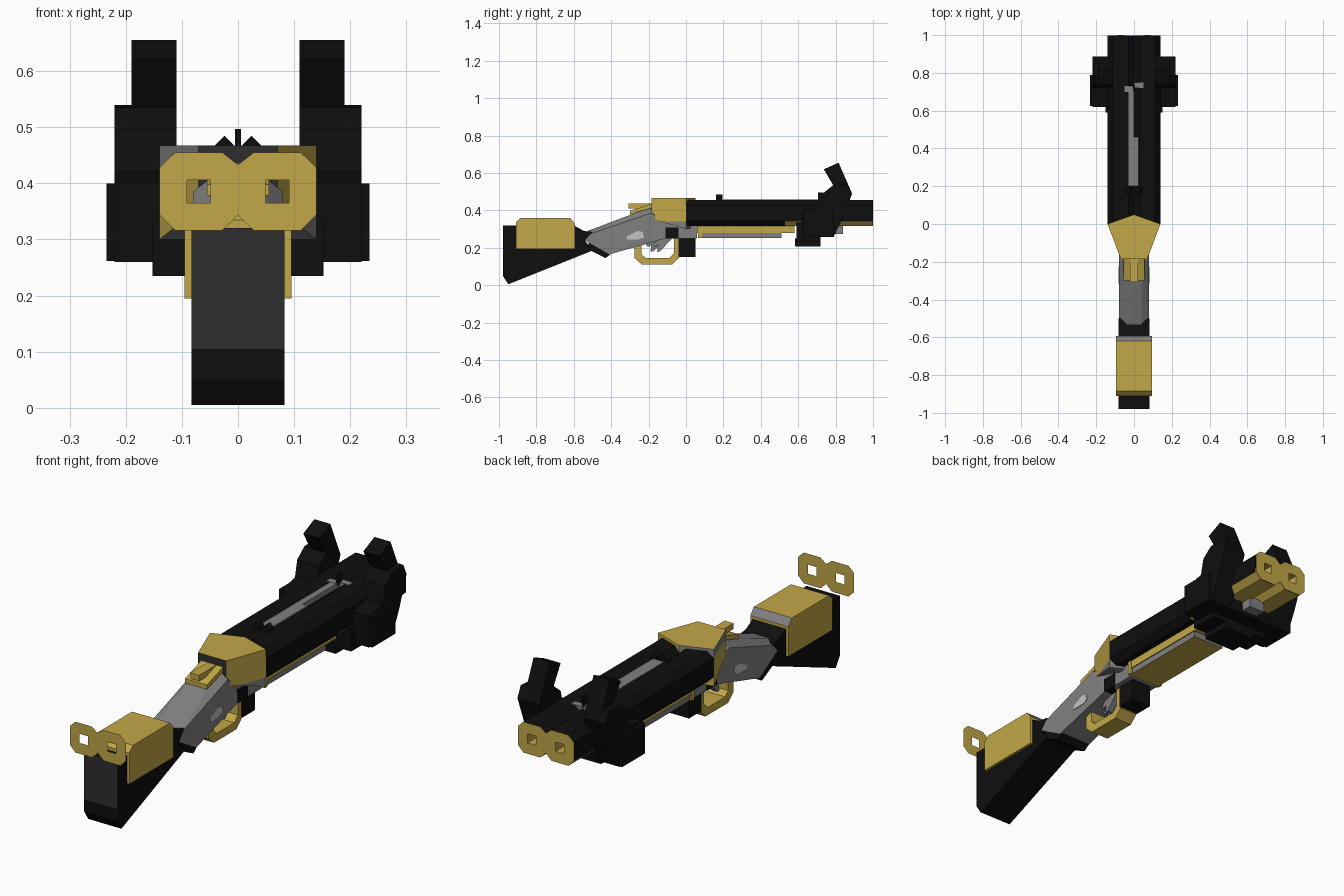
import bpy, bmesh
from mathutils import Vector

if "Cube" in bpy.data.objects:
    bpy.data.objects.remove(bpy.data.objects["Cube"])


def material(name, r, g, b):
    m = bpy.data.materials.new(name)
    m.diffuse_color = (r, g, b, 1)
    m.use_nodes = True
    m.node_tree.nodes["Principled BSDF"].inputs["Base Color"].default_value = m.diffuse_color
    return m


GOLD = material("gold", 0.54, 0.39, 0.065)
BLACK = material("black", 0.0045, 0.0045, 0.0045)
CHARCOAL = material("charcoal", 0.026, 0.026, 0.026)
GREY = material("grey", 0.22, 0.22, 0.22)
LIGHT = material("light grey", 0.55, 0.55, 0.55)


def finish(name, bm, mats, rule=None, recalc=True):
    """Turn a bmesh into an object; rule(face) picks the material slot."""
    if recalc:
        bmesh.ops.recalc_face_normals(bm, faces=bm.faces[:])
    bm.normal_update()
    if rule:
        for f in bm.faces:
            f.material_index = rule(f)
    me = bpy.data.meshes.new(name)
    bm.to_mesh(me)
    bm.free()
    for m in mats:
        me.materials.append(m)
    ob = bpy.data.objects.new(name, me)
    bpy.context.scene.collection.objects.link(ob)
    return ob


def prism_bm(pts, a, b, axis):
    """Extrude a profile: axis 'x' takes (y, z) points, axis 'y' takes (x, z)."""
    bm = bmesh.new()
    put = (lambda p, t: (t, p[0], p[1])) if axis == 'x' else (lambda p, t: (p[0], t, p[1]))
    lo = [bm.verts.new(put(p, a)) for p in pts]
    hi = [bm.verts.new(put(p, b)) for p in pts]
    n = len(pts)
    for i in range(n):
        j = (i + 1) % n
        bm.faces.new((lo[i], lo[j], hi[j], hi[i]))
    bm.faces.new(lo)
    bm.faces.new(hi[::-1])
    return bm


def prism(name, pts, a, b, mats, rule=None, axis='x'):
    return finish(name, prism_bm(pts, a, b, axis), mats, rule)


def box(name, x0, x1, y0, y1, z0, z1, mats, rule=None):
    return prism(name, [(y0, z0), (y1, z0), (y1, z1), (y0, z1)], x0, x1, mats, rule)


def hull_bm(pts):
    bm = bmesh.new()
    for p in pts:
        bm.verts.new(p)
    bmesh.ops.convex_hull(bm, input=bm.verts[:])
    return bm


def cut(bm, co, no):
    bmesh.ops.bisect_plane(bm, geom=bm.verts[:] + bm.edges[:] + bm.faces[:],
                           plane_co=co, plane_no=no)


# Double octagon outline shared by the barrels and end plates
half = [(0, .433), (.028, .455), (.112, .455), (.14, .428),
        (.14, .344), (.112, .316), (.028, .316), (0, .343)]
outline = half + [(-x, z) for x, z in half[-2:0:-1]]


def square(s):
    return [(s * .049, .365), (s * .091, .365), (s * .091, .406), (s * .049, .406)]


# Barrels, black with gold undersides towards the muzzle
bm = prism_bm(outline, 0, .999, 'y')
bmesh.ops.recalc_face_normals(bm, faces=bm.faces[:])
bm.normal_update()
bmesh.ops.delete(bm, geom=[f for f in bm.faces if f.normal.y > .9], context='FACES_ONLY')
cut(bm, (0, .53, 0), (0, 1, 0))
finish("barrels", bm, [BLACK, GOLD],
       lambda f: int(f.normal.z < -.3 and f.calc_center_median().y > .53), recalc=False)

# Thin end plates with two square holes
for name, y in (("rear_plate", -1.0), ("muzzle_plate", 1.0)):
    bm = bmesh.new()
    edges = []
    for loop in (outline, square(1), square(-1)):
        vs = [bm.verts.new((x, y, z)) for x, z in loop]
        edges += [bm.edges.new((vs[i], vs[i - 1])) for i in range(len(vs))]
    bmesh.ops.triangle_fill(bm, edges=edges, use_beauty=True, normal=(0, 1, 0))
    finish(name, bm, [GOLD])

# Bores: gold walls, grey ends
for s, side in ((1, "right"), (-1, "left")):
    bm = prism_bm(square(s), .85, 1.0, 'y')
    bmesh.ops.recalc_face_normals(bm, faces=bm.faces[:])
    bm.normal_update()
    bmesh.ops.delete(bm, geom=[f for f in bm.faces if f.normal.y > .9], context='FACES_ONLY')
    bmesh.ops.reverse_faces(bm, faces=bm.faces[:])
    finish(side + "_bore", bm, [GOLD, GREY], lambda f: int(abs(f.normal.y) > .9), recalc=False)

# Sighting rib and sights
box("rib_rear", -.03, .025, .2, .46, .435, .458, [GREY])
box("rib_front", -.03, .0, .46, .73, .435, .458, [GREY])
for s in (-1, 1):
    prism("rear_sight", [(s * .008, .455), (s * .042, .455), (s * .042, .467), (s * .024, .485),
                         (s * .008, .469)], .16, .195, [BLACK], axis='y')
    box("front_sight_base", min(0, s * .05), max(0, s * .05), .71 + .01 * s, .74 + .01 * s,
        .44, .459, [GREY])
box("front_sight", -.005, .005, .705, .735, .45, .497, [BLACK])

# Receiver wedge
bm = hull_bm([(s * x, y, z) for s in (-1, 1) for x, y, z in
              ((.14, 0, .467), (.14, 0, .30), (.07, -.185, .467), (.07, -.185, .355),
               (0, .05, .467), (0, .05, .31)) if x or s > 0])
for z in (.34, .43):
    cut(bm, (0, 0, z), (0, 0, 1))


def receiver_rule(f):
    c = f.calc_center_median()
    if f.normal.z > .9:
        return 0
    if f.normal.y < -.95:
        return 2
    if f.normal.z < -.5:
        return 1
    return int(c.z < .34) if c.x > 0 else int(c.z > .43)


finish("receiver", bm, [GOLD, GREY, CHARCOAL], receiver_rule)
box("receiver_underside", -.075, .075, -.11, .06, .25, .345, [GREY])
box("receiver_side_inset", -.079, .079, -.11, -.04, .25, .31, [BLACK])
box("lower_block", -.05, .05, -.04, .05, .15, .25, [BLACK])

# Fore-end under the barrels
box("fore_end", -.085, .085, .06, .58, .28, .325, [GOLD])
box("fore_end_strip", -.08, .08, .08, .51, .253, .28, [GREY, GOLD], lambda f: int(f.normal.z < -.5))
box("fore_end_band", -.088, .088, .065, .085, .253, .32, [GOLD])

# Muzzle bracket with two horns
for s, side in ((1, "right"), (-1, "left")):
    prism(side + "_horn_tip", [(.737, .62), (.816, .655), (.888, .49), (.84, .43), (.78, .5),
                               (.787, .535)], s * .11, s * .19, [BLACK])
    prism(side + "_horn", [(.62, .26), (.79, .26), (.835, .35), (.888, .49), (.865, .54),
                           (.787, .535), (.737, .495), (.72, .42), (.62, .40)],
          s * .11, s * .22, [BLACK])
    box(side + "_bracket_side", min(s * .11, s * .234), max(s * .11, s * .234),
        .625, .79, .262, .4, [BLACK])
box("bracket_base", -.152, .152, .59, .72, .235, .335, [BLACK])
box("bracket_foot", -.08, .08, .583, .72, .208, .25, [BLACK])
box("bracket_bridge", -.12, .12, .72, .79, .258, .33, [BLACK])
box("bracket_pin", -.04, .04, .78, .84, .275, .325, [GREY])

# Neck between stock and receiver, chamfered along the top
neck = [(-.54, .24, .08), (-.41, .165, .08), (-.25, .245, .08), (-.11, .25, .075),
        (-.1, .34, .07), (-.19, .385, .08), (-.48, .255, .08), (-.54, .265, .08),
        (-.19, .417, .04), (-.15, .405, .04), (-.47, .29, .04), (-.54, .285, .04)]
finish("neck", hull_bm([(s * x, y, z) for s in (-1, 1) for y, z, x in neck]), [GREY])
prism("neck_top_strip", [(-.47, .288), (-.47, .294), (-.19, .421), (-.19, .41)],
      -.038, .012, [LIGHT])
prism("neck_side_inlay", [(-.315, .245), (-.255, .245), (-.225, .255), (-.23, .285), (-.26, .29),
                          (-.315, .262)], -.083, .083, [LIGHT])
prism("neck_heel", [(-.52, .19), (-.43, .145), (-.395, .172), (-.47, .21), (-.52, .24)],
      -.078, .078, [BLACK])

# Stock with charcoal butt face and gold wrap
bm = prism_bm([(-.979, .32), (-.979, .05), (-.95, .005), (-.5, .185), (-.54, .24),
               (-.5, .285), (-.545, .29), (-.6, .32)], -.083, .083, 'x')
cut(bm, (0, 0, .105), (0, 0, 1))
finish("stock", bm, [BLACK, CHARCOAL],
       lambda f: int(f.normal.y < -.9 and f.calc_center_median().z > .105))
prism("stock_wrap", [(-.91, .195), (-.91, .335), (-.885, .36), (-.62, .36), (-.594, .33),
                     (-.594, .195)], -.095, .095, [GOLD, GREY],
      lambda f: int(f.normal.y > .3 and f.normal.z > .3))

# Top lever
box("lever", -.022, .022, -.308, -.17, .41, .436, [GOLD])
prism("lever_plate", [(-.3, .378), (-.3, .398), (-.18, .437), (-.18, .415)], -.055, .055, [GOLD])

# Trigger guard and triggers
prism("trigger_guard", [(-.275, .25), (-.275, .145), (-.235, .11), (-.075, .11), (-.038, .145),
                        (-.038, .25), (-.065, .25), (-.065, .17), (-.09, .145), (-.215, .145),
                        (-.237, .165), (-.237, .25)], -.045, .045, [GOLD])
for x, d in ((-.02, 0), (.02, .035)):
    prism("trigger", [(-.17 + d, .26), (-.215 + d, .215), (-.2 + d, .205), (-.185 + d, .215),
                      (-.19 + d, .18), (-.175 + d, .18), (-.11 + d, .25)],
          x - .014, x + .014, [GREY])
